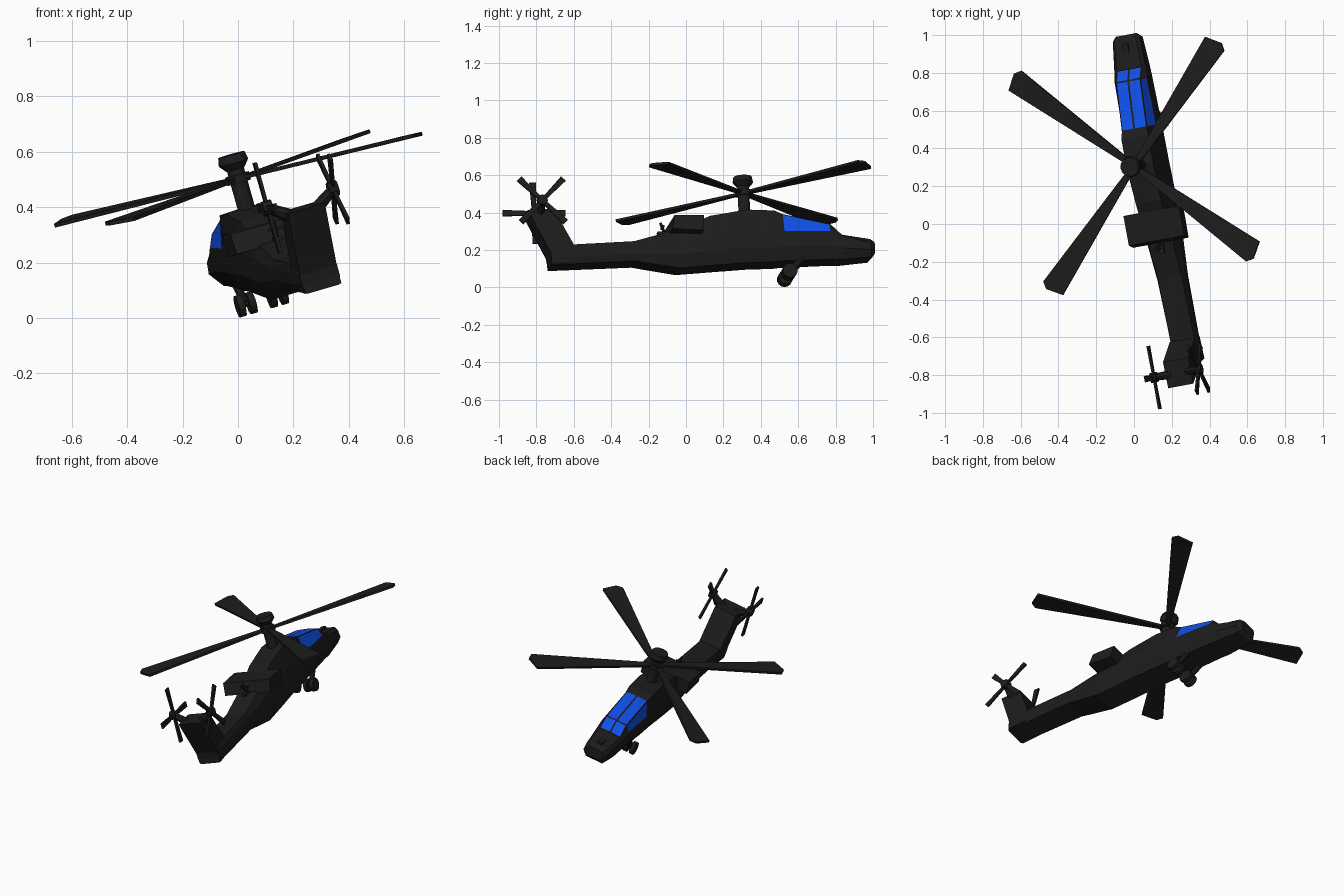
import bpy, bmesh
from math import radians, cos, sin, pi
from mathutils import Matrix, Vector

if "Cube" in bpy.data.objects:
    bpy.data.objects.remove(bpy.data.objects["Cube"])

# Local frame: x right, y forward, z up, origin at rotor hub; banked and yawed
POSE = (Matrix.Translation((0, 0.307, 0.503)) @ Matrix.Rotation(radians(10.5), 4, 'Z')
        @ Matrix.Rotation(radians(-16), 4, 'Y'))


def material(name, rgb):
    m = bpy.data.materials.new(name)
    m.diffuse_color = (*rgb, 1)
    m.use_nodes = True
    m.node_tree.nodes["Principled BSDF"].inputs["Base Color"].default_value = m.diffuse_color
    return m


BLACK = material("matte_black", (0.012, 0.012, 0.012))
BLUE = material("blue_glass", (0.005, 0.08, 0.83))


def finish(bm, name, mats=(BLACK,)):
    bmesh.ops.recalc_face_normals(bm, faces=bm.faces)
    bm.transform(POSE)
    me = bpy.data.meshes.new(name)
    bm.to_mesh(me)
    bm.free()
    for m in mats:
        me.materials.append(m)
    ob = bpy.data.objects.new(name, me)
    bpy.context.collection.objects.link(ob)
    return ob


def slab(name, outline, offset, matrix=Matrix()):
    """Extrude a flat outline of 3D points along an offset vector."""
    bm = bmesh.new()
    face = bm.faces.new([bm.verts.new(p) for p in outline])
    ext = bmesh.ops.extrude_face_region(bm, geom=[face])
    bmesh.ops.translate(bm, vec=offset,
                        verts=[v for v in ext["geom"] if isinstance(v, bmesh.types.BMVert)])
    bm.transform(matrix)
    return finish(bm, name)


def rod(name, a, b, r1, r2=None, sides=12):
    a, b = Vector(a), Vector(b)
    bm = bmesh.new()
    bmesh.ops.create_cone(bm, cap_ends=True, segments=sides, radius1=r1,
                          radius2=r1 if r2 is None else r2, depth=(b - a).length)
    rot = (b - a).to_track_quat('Z', 'Y').to_matrix().to_4x4()
    bm.transform(Matrix.Translation((a + b) / 2) @ rot)
    return finish(bm, name)


def box(name, centre, size):
    bm = bmesh.new()
    bmesh.ops.create_cube(bm, size=1)
    bm.transform(Matrix.Translation(centre) @ Matrix.Diagonal((*size, 1)))
    return finish(bm, name)


# Fuselage stations: y, bottom z, shoulder z, top z, half widths bottom/belly/shoulder/top
stations = [
    (0.69, -0.345, -0.30, -0.285, .040, .055, .055, .045),
    (0.665, -0.37, -0.295, -0.272, .055, .080, .075, .060),
    (0.51, -0.385, -0.262, -0.25, .065, .092, .087, .070),
    (0.45, -0.385, -0.24, -0.19, .065, .097, .090, .068),
    (0.19, -0.395, -0.24, -0.135, .070, .100, .095, .070),
    (0.15, -0.40, -0.24, -0.117, .070, .100, .095, .075),
    (0.00, -0.405, -0.24, -0.112, .070, .100, .095, .075),
    (-0.20, -0.42, -0.25, -0.145, .072, .100, .095, .070),
    (-0.38, -0.435, -0.28, -0.22, .070, .092, .090, .068),
    (-0.62, -0.395, -0.315, -0.285, .065, .080, .078, .066),
    (-1.075, -0.415, -0.34, -0.31, .062, .072, .072, .066),
]
bm = bmesh.new()
rings = []
for y, zb, zs, zt, wb, wm, ws, wt in stations:
    zm = zb + 0.45 * (zs - zb)
    half = [(wb, zb), (wm, zm), (ws, zs), (wt, zt)]
    pts = half + [(0, zt + 0.003)] + [(-x, z) for x, z in reversed(half)]
    rings.append([bm.verts.new((x, y, z)) for x, z in pts])
glass = []
for i, (a, b) in enumerate(zip(rings, rings[1:])):
    for k in range(9):
        n = (k + 1) % 9
        f = bm.faces.new((a[k], a[n], b[n], b[k]))
        if (i == 2 and k in (3, 4)) or (i == 3 and k in (2, 3, 4, 5)):
            glass.append(f)
bm.faces.new(rings[0])
bm.faces.new(rings[-1])
# Cockpit glass, framed by an inset
bmesh.ops.recalc_face_normals(bm, faces=bm.faces)
bmesh.ops.inset_individual(bm, faces=glass, thickness=0.007)
for f in glass:
    f.material_index = 1
finish(bm, "fuselage", (BLACK, BLUE))

# Swept tail fin
fin = [(-0.95, -0.305), (-1.05, -0.105), (-1.19, -0.112), (-1.08, -0.345), (-1.07, -0.413), (-0.95, -0.40)]
slab("tail_fin", [(-0.07, y, z) for y, z in fin], (0.14, 0, 0))

# Stub wing across the spine
wing = [(-0.25, -0.165), (-0.41, -0.165), (-0.425, -0.24), (-0.255, -0.25)]
slab("stub_wing", [(-0.155, y, z) for y, z in wing], (0.31, 0, 0))

# Rotor mast and cap
rod("rotor_mast", (0, 0, -0.13), (0, 0, 0.04), 0.032)
rod("rotor_hub", (0, 0, -0.015), (0, 0, 0.015), 0.045)
rod("rotor_cap_base", (0, 0, 0.035), (0, 0, 0.06), 0.035, 0.056)
rod("rotor_cap", (0, 0, 0.06), (0, 0, 0.09), 0.056, 0.05)

# Main rotor blades, widening to the tip
blade = [(0.02, -0.014), (0.79, -0.063), (0.815, 0.03), (0.79, 0.065), (0.02, 0.014)]
for i in range(4):
    turn = Matrix.Rotation(pi / 4 + i * pi / 2, 4, 'Z') @ Matrix.Rotation(radians(-4), 4, 'X')
    slab(f"rotor_blade_{i}", [(x, -y, -0.007) for x, y in blade], (0, 0, 0.014), turn)

# Twin tail rotors on either side of the fin
small = [(0, -0.01), (0.17, -0.017), (0.17, 0.017), (0, 0.01)]
for side, name, phase in ((-1, "left", 0), (1, "right", pi / 4)):
    c = Vector((side * 0.125, -1.12, -0.075))
    rod(f"{name}_tail_spindle", (side * 0.05, -1.12, -0.125), c, 0.024, 0.018, 8)
    rod(f"{name}_tail_hub", c - Vector((0.018, 0, 0)), c + Vector((0.018, 0, 0)), 0.028, sides=10)
    for i in range(4):
        turn = Matrix.Translation(c) @ Matrix.Rotation(phase + i * pi / 2, 4, 'X')
        slab(f"{name}_tail_blade_{i}", [(-0.006, x, y) for x, y in small], (0.012, 0, 0), turn)

# Landing gear: raked strut with a pair of wheels on each side
for side, name in ((-1, "left"), (1, "right")):
    x = side * 0.06
    rod(f"{name}_gear_strut", (x, 0.31, -0.36), (x, 0.215, -0.455), 0.016, sides=8)
    rod(f"{name}_gear_axle", (x - 0.03, 0.215, -0.455), (x + 0.03, 0.215, -0.455), 0.01, sides=8)
    for j in (-1, 1):
        w = x + j * 0.021
        rod(f"{name}_wheel_{j + 1}", (w - 0.012, 0.215, -0.455), (w + 0.012, 0.215, -0.455), 0.04, sides=14)

# Nose sensor and spine antenna
box("nose_sensor", (0, 0.62, -0.262), (0.03, 0.05, 0.02))
rod("antenna_mast", (0, -0.43, -0.25), (0, -0.46, -0.165), 0.008, sides=6)
box("antenna_bar", (0, -0.45, -0.19), (0.05, 0.012, 0.012))
box("antenna_foot", (0, -0.455, -0.225), (0.03, 0.05, 0.015))
